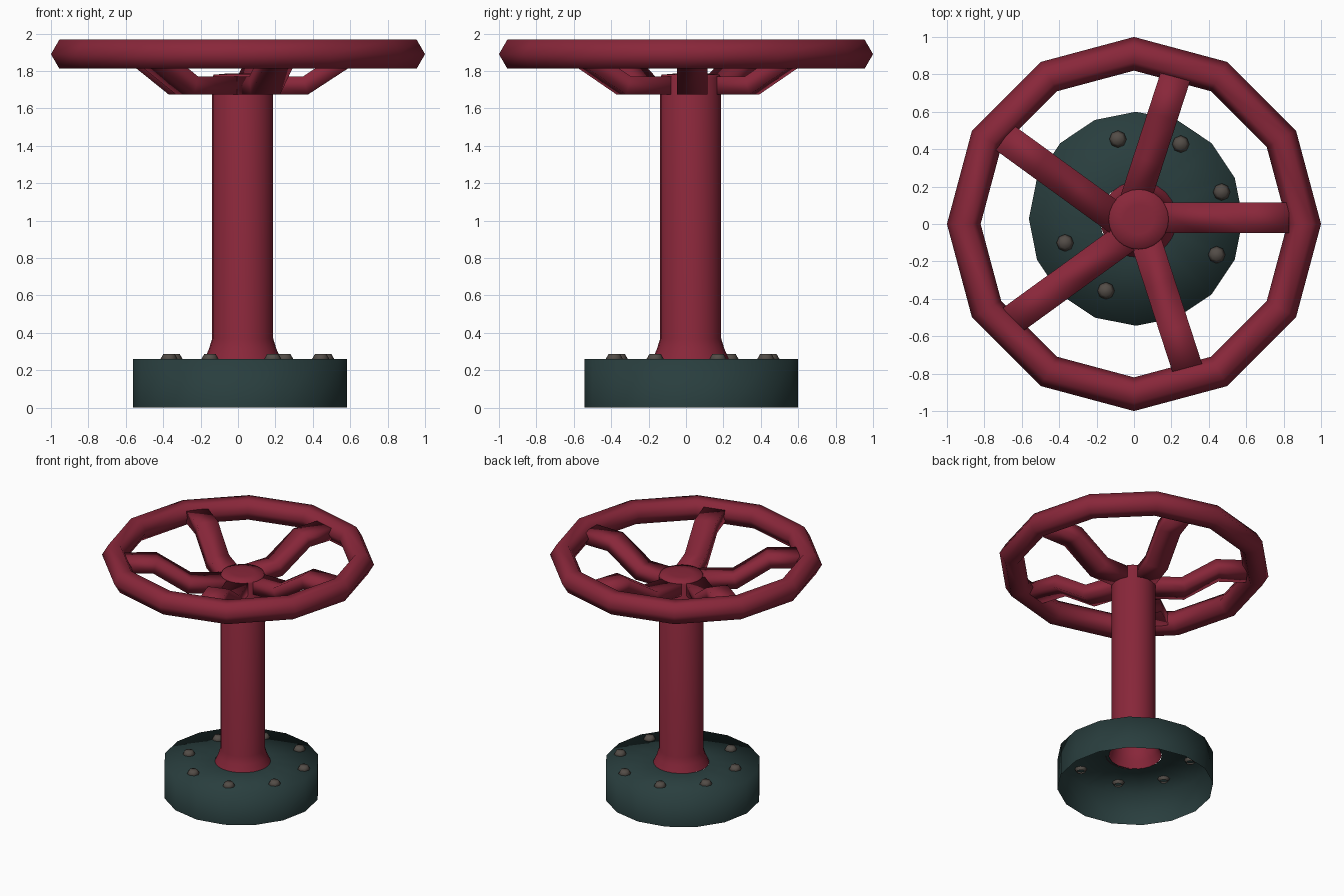
import bpy, bmesh
from math import sin, cos, tau, radians
from mathutils import Matrix, Vector

if "Cube" in bpy.data.objects:
    bpy.data.objects.remove(bpy.data.objects["Cube"])


def material(name, rgb):
    m = bpy.data.materials.new(name)
    m.diffuse_color = (*rgb, 1)
    m.use_nodes = True
    m.node_tree.nodes["Principled BSDF"].inputs["Base Color"].default_value = m.diffuse_color
    return m


RED = material("dark red paint", (0.25, 0.020, 0.042))
GREEN = material("dark teal paint", (0.022, 0.048, 0.048))
METAL = material("grey brown metal", (0.085, 0.072, 0.062))


def finish(name, bm, mat, loc=(0, 0, 0), flip_check=True):
    if flip_check:
        bmesh.ops.recalc_face_normals(bm, faces=bm.faces)
    for f in bm.faces:
        f.smooth = True
    me = bpy.data.meshes.new(name)
    bm.to_mesh(me)
    bm.free()
    me.materials.append(mat)
    ob = bpy.data.objects.new(name, me)
    ob.location = loc
    bpy.context.collection.objects.link(ob)
    return ob


def lathe(name, profile, sides, mat, loc=(0, 0, 0), cap=False, closed=False):
    """Turn (radius, z) points, listed bottom to top on the outside, about z."""
    bm = bmesh.new()
    rings = [[bm.verts.new((r * cos(tau * i / sides), r * sin(tau * i / sides), z))
              for i in range(sides)] for r, z in profile]
    pairs = list(zip(rings, rings[1:]))
    if closed:
        pairs.append((rings[-1], rings[0]))
    for a, b in pairs:
        for i in range(sides):
            j = (i + 1) % sides
            bm.faces.new((a[i], a[j], b[j], b[i]))
    if cap:
        bm.faces.new(rings[-1])
    return finish(name, bm, mat, loc, flip_check=False)


# Base drum, open underneath, with a hole for the column
lathe("base", [(0.572, 0), (0.572, 0.26), (0.195, 0.26)], 16, GREEN, (0.01, 0.028, 0))

# Column with flared foot and slightly domed top
lathe("column", [(0.205, 0.258), (0.18, 0.315), (0.163, 0.37), (0.163, 1.765), (0.155, 1.78), (0.08, 1.787)],
      24, RED, (0.025, 0.025, 0), cap=True)

# Bolts around the base
for k in range(8):
    a = radians(18 + 45 * k)
    lathe(f"bolt_{k + 1}", [(0.03, 0.238), (0.046, 0.26), (0.03, 0.288)], 8, METAL,
          (0.05 + 0.44 * cos(a), 0.035 + 0.44 * sin(a), 0), cap=True)

# Twelve-sided wheel rim with a hexagonal section
section = [(0.91 + 0.09 * cos(tau * k / 6), 1.89 + 0.09 * sin(tau * k / 6)) for k in range(6)]
rim = lathe("wheel_rim", section, 12, RED, closed=True)
rim.rotation_euler.z = 0

# Five cranked spokes of rectangular section
path = [(0.08, 1.722), (0.36, 1.722), (0.61, 1.885), (0.83, 1.885)]
for k in range(5):
    bm = bmesh.new()
    rings = []
    for i, (r, z) in enumerate(path):
        # lower corners shift along the spoke so the thickness stays even
        lean = 0.014 if i in (1, 2) else 0
        rings.append([bm.verts.new((r + lean * s, 0.033 + y, z - 0.048 * s))
                      for y, s in ((-0.082, 1), (0.082, 1), (0.082, -1), (-0.082, -1))])
    for a, b in zip(rings, rings[1:]):
        for i in range(4):
            j = (i + 1) % 4
            bm.faces.new((a[i], a[j], b[j], b[i]))
    bm.faces.new(rings[0])
    bm.faces.new(rings[-1])
    bm.transform(Matrix.Rotation(tau * k / 5, 4, 'Z'))
    finish(f"spoke_{k + 1}", bm, RED)
